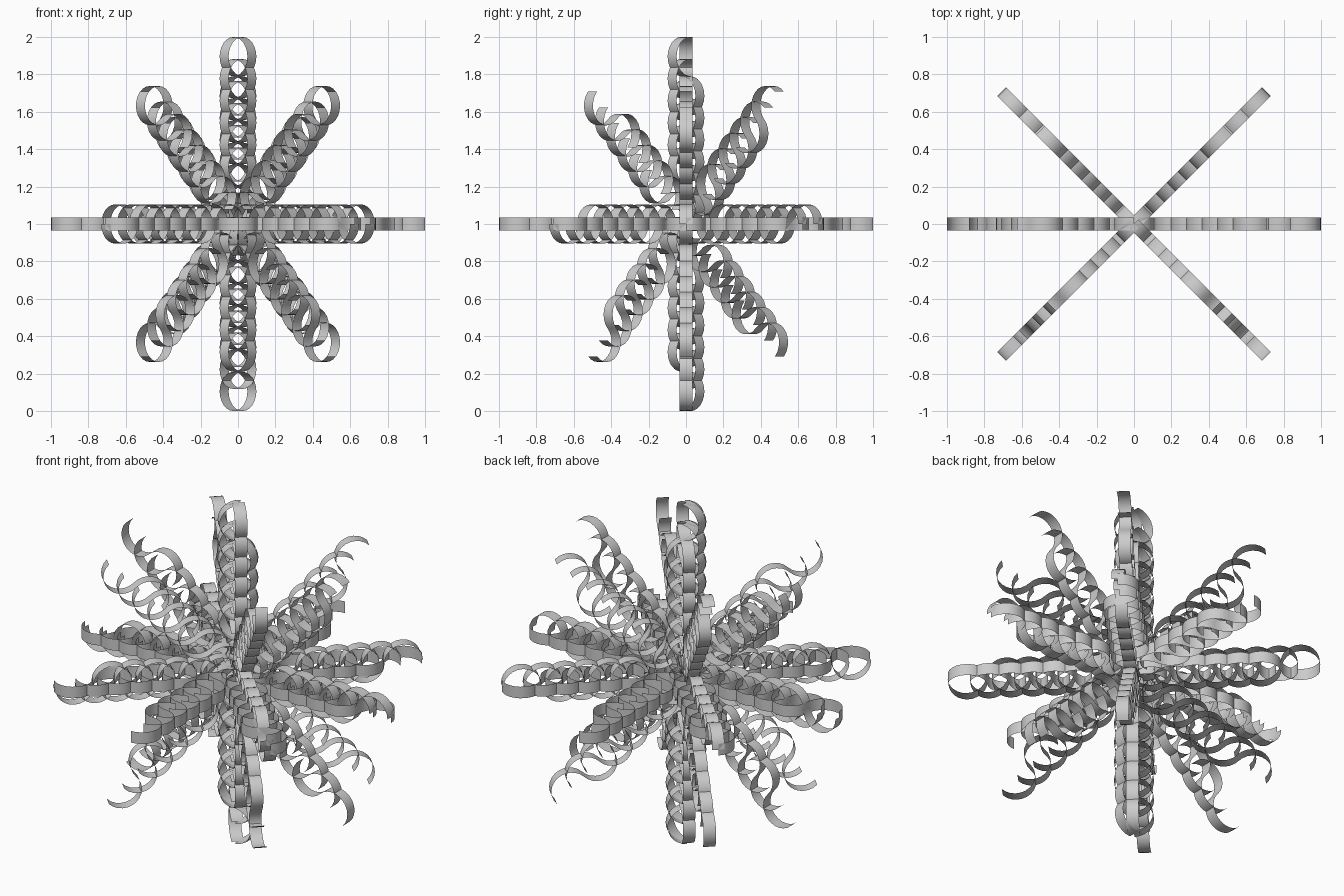
import bpy, bmesh
from math import sin, cos, pi
from mathutils import Matrix, Vector

if "Cube" in bpy.data.objects:
    bpy.data.objects.remove(bpy.data.objects["Cube"])

R = 0.105        # radius of each half-round curl
STEP = 0.118     # spacing of overlapping curls along an arm
CURLS = 6        # curls per arm
HALF = 0.034     # half width of the ribbon
SEG = 12         # segments per half round


def curl_points(start):
    """S-shaped curl running inwards from 'start' along the arm."""
    pts = []
    for i in range(SEG + 1):
        a = pi * i / SEG
        pts.append((start - R + R * cos(a), R * sin(a)))
    for i in range(1, SEG + 1):
        a = pi * i / SEG
        pts.append((start - 3 * R + R * cos(a), -R * sin(a)))
    return pts


def ribbon_star(name, matrix):
    """Eight curled arms lying in one plane, ribbon width across the plane."""
    bm = bmesh.new()
    for arm in range(8):
        turn = Matrix.Rotation(arm * pi / 4, 4, 'Z')
        for k in range(CURLS):
            prev = None
            for u, v in curl_points(1.0 - k * STEP):
                pair = [bm.verts.new(matrix @ turn @ Vector((u, v, w)))
                        for w in (-HALF, HALF)]
                if prev:
                    bm.faces.new((prev[0], pair[0], pair[1], prev[1])).smooth = True
                prev = pair
    mesh = bpy.data.meshes.new(name)
    bm.to_mesh(mesh)
    bm.free()
    obj = bpy.data.objects.new(name, mesh)
    bpy.context.collection.objects.link(obj)


lift = Matrix.Translation((0, 0, 1))

# level star of ribbons
ribbon_star("level_ribbon_star", lift)

# upright stars of ribbons, turned about the vertical axis
upright = Matrix.Rotation(pi / 2, 4, 'X')
for i, angle in enumerate((0, pi / 4, 3 * pi / 4)):
    ribbon_star(f"upright_ribbon_star_{i + 1}",
                lift @ Matrix.Rotation(angle, 4, 'Z') @ upright)
